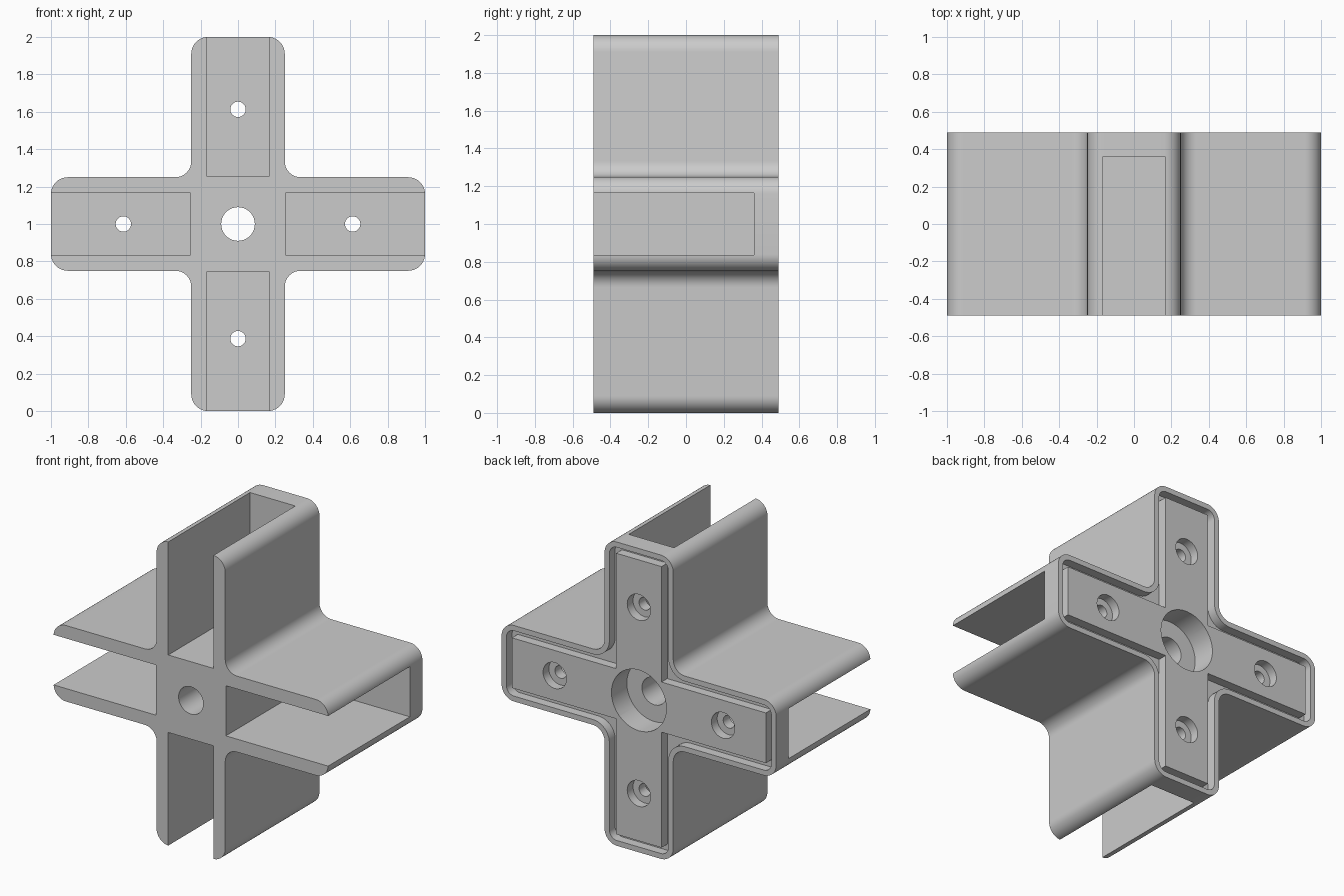
import bpy, bmesh, math
from mathutils import Vector, Matrix

cube = bpy.data.objects.get("Cube")
if cube:
    bpy.data.objects.remove(cube, do_unlink=True)

FRONT, BACK = -0.49, 0.49
ARM, HALF = 1.0, 0.25            # arm length and half width
RIM = 0.035                      # rim thickness on the back
GROOVE = 0.06                    # groove depth behind the rim
SLOT_HALF, SLOT_START, SLOT_END = 0.165, 0.255, 0.36

grey = bpy.data.materials.new("plain grey")
grey.use_nodes = True
grey.diffuse_color = (0.6, 0.6, 0.6, 1)
grey.node_tree.nodes["Principled BSDF"].inputs["Base Color"].default_value = (0.6, 0.6, 0.6, 1)


def make_object(name, bm):
    bmesh.ops.recalc_face_normals(bm, faces=bm.faces[:])
    mesh = bpy.data.meshes.new(name)
    bm.to_mesh(mesh)
    bm.free()
    mesh.materials.append(grey)
    ob = bpy.data.objects.new(name, mesh)
    bpy.context.collection.objects.link(ob)
    return ob


def cross_outline(length, half, r_out, r_in, steps=10):
    """Plus-shaped outline with rounded tips and rounded inner corners."""
    corners = []
    for k in range(4):
        rot = Matrix.Rotation(k * math.pi / 2, 2)
        for p, r in (((length, -half), r_out), ((length, half), r_out), ((half, half), r_in)):
            corners.append((rot @ Vector(p), r))
    points = []
    for i, (c, r) in enumerate(corners):
        if r == 0:
            points.append(c)
            continue
        a = (corners[i - 1][0] - c).normalized()
        b = (corners[(i + 1) % len(corners)][0] - c).normalized()
        centre = c + r * (a + b)
        for s in range(steps + 1):
            t = s / steps * math.pi / 2
            points.append(centre - r * (b * math.cos(t) + a * math.sin(t)))
    return points


def prism(name, outline, y0, y1):
    bm = bmesh.new()
    face = bm.faces.new([bm.verts.new((p.x, y0, p.y + 1)) for p in outline])
    new = bmesh.ops.extrude_face_region(bm, geom=[face])["geom"]
    bmesh.ops.translate(bm, vec=(0, y1 - y0, 0),
                        verts=[v for v in new if isinstance(v, bmesh.types.BMVert)])
    return make_object(name, bm)


def circle(r, cx=0, cz=0, n=40):
    return [Vector((cx + r * math.cos(i * math.tau / n), cz + r * math.sin(i * math.tau / n)))
            for i in range(n)]


def combine(target, tool, operation):
    mod = target.modifiers.new(operation.lower(), "BOOLEAN")
    mod.operation, mod.solver, mod.object = operation, "EXACT", tool
    with bpy.context.temp_override(object=target, active_object=target):
        bpy.ops.object.modifier_apply(modifier=mod.name)
    bpy.data.objects.remove(tool, do_unlink=True)


# Main cross body
body = prism("cross_connector", cross_outline(ARM, HALF, 0.09, 0.085), FRONT, BACK)

# Back groove: rounded recess, refilled by a sharp-cornered raised cross
combine(body, prism("recess_cutter",
                    cross_outline(ARM - RIM, HALF - RIM, 0.055, 0.12),
                    BACK - GROOVE, BACK + 0.1), "DIFFERENCE")
combine(body, prism("raised_cross", cross_outline(0.925, SLOT_HALF, 0, 0),
                    BACK - GROOVE - 0.02, BACK), "UNION")

# Open slot, screw hole and counterbore in each arm
for k in range(4):
    rot = Matrix.Rotation(k * math.pi / 2, 2)
    slot = [rot @ Vector(p) for p in ((SLOT_START, -SLOT_HALF), (ARM + 0.1, -SLOT_HALF),
                                      (ARM + 0.1, SLOT_HALF), (SLOT_START, SLOT_HALF))]
    combine(body, prism("slot_cutter", slot, FRONT - 0.1, SLOT_END), "DIFFERENCE")
    c = rot @ Vector((0.613, 0))
    combine(body, prism("screw_cutter", circle(0.041, c.x, c.y),
                        SLOT_END - 0.1, BACK + 0.1), "DIFFERENCE")
    combine(body, prism("screw_head_cutter", circle(0.085, c.x, c.y),
                        BACK - 0.06, BACK + 0.1), "DIFFERENCE")

# Central through hole with a wide counterbore on the back
combine(body, prism("centre_cutter", circle(0.09), FRONT - 0.1, BACK + 0.1), "DIFFERENCE")
combine(body, prism("centre_head_cutter", circle(0.2), BACK - 0.16, BACK + 0.1), "DIFFERENCE")

# Smooth rounded edges, keep the rest sharp
bpy.ops.object.select_all(action="DESELECT")
body.select_set(True)
bpy.context.view_layer.objects.active = body
bpy.ops.object.shade_smooth_by_angle(angle=math.radians(30))
